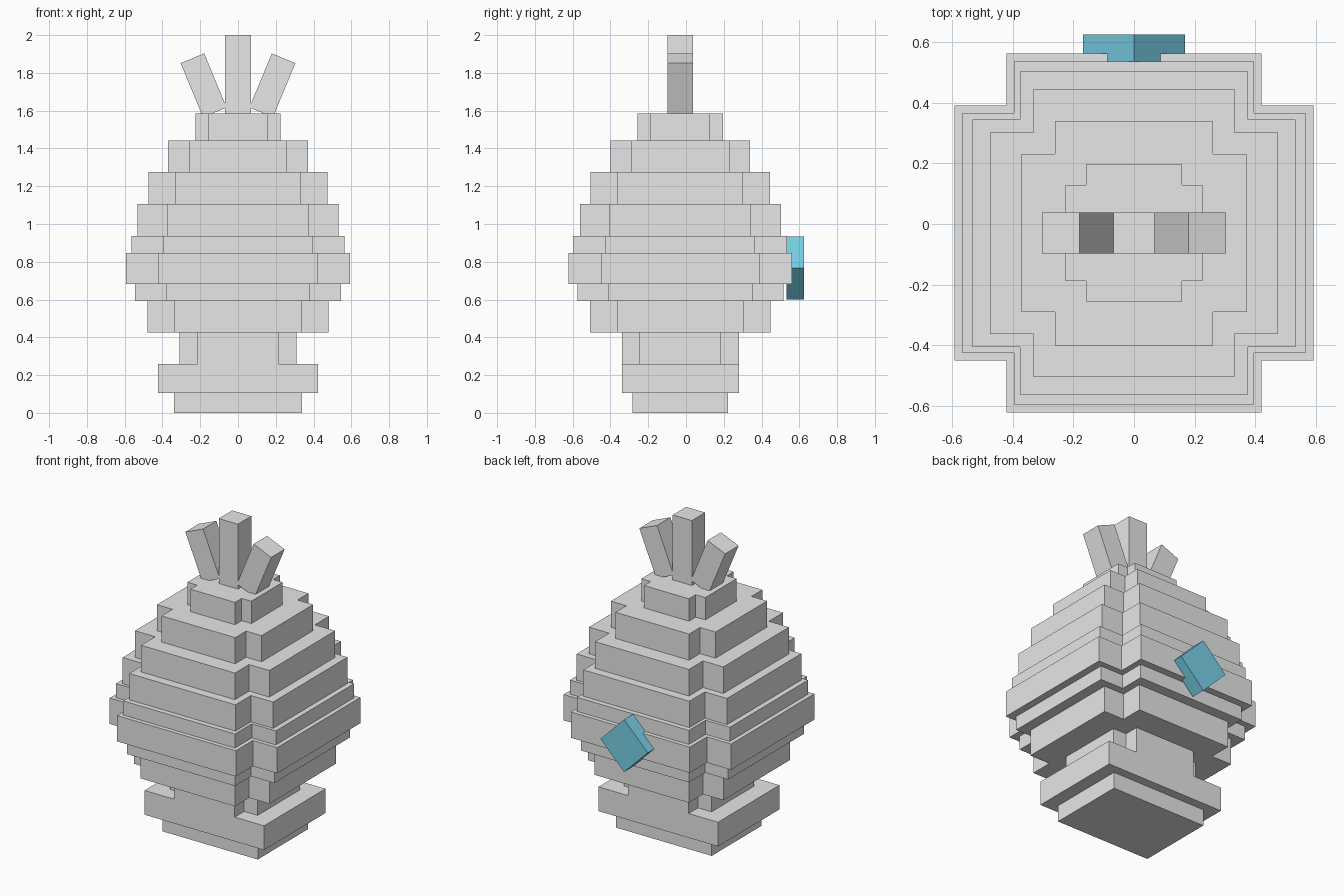
import bpy
import bmesh
from math import radians
from mathutils import Matrix

cube = bpy.data.objects.get("Cube")
if cube:
    bpy.data.objects.remove(cube, do_unlink=True)

BODY_Y = -0.03  # the body sits slightly forward of the gem


def make_material(name, color):
    mat = bpy.data.materials.new(name)
    mat.use_nodes = True
    mat.diffuse_color = color
    mat.node_tree.nodes["Principled BSDF"].inputs["Base Color"].default_value = color
    return mat


def finish(name, bm, mat):
    bmesh.ops.recalc_face_normals(bm, faces=bm.faces)
    mesh = bpy.data.meshes.new(name)
    bm.to_mesh(mesh)
    bm.free()
    mesh.materials.append(mat)
    obj = bpy.data.objects.new(name, mesh)
    bpy.context.collection.objects.link(obj)
    return obj


def box(name, center, size, mat, tilt=0):
    """Box turned about the y axis by tilt degrees."""
    bm = bmesh.new()
    bmesh.ops.create_cube(bm, size=1, matrix=Matrix.Diagonal((*size, 1)))
    obj = finish(name, bm, mat)
    obj.location = center
    obj.rotation_euler.y = radians(tilt)
    return obj


def tier(name, z0, z1, outer, inner, mat):
    """Square slab with its four corners notched out."""
    quarter = [(outer, -inner), (outer, inner), (inner, inner)]
    outline = []
    for _ in range(4):
        outline += quarter
        quarter = [(-y, x) for x, y in quarter]
    bm = bmesh.new()
    base = bm.faces.new([bm.verts.new((x, y + BODY_Y, z0)) for x, y in outline])
    top = bmesh.ops.extrude_face_region(bm, geom=[base], use_keep_orig=True)["geom"]
    bmesh.ops.translate(bm, vec=(0, 0, z1 - z0),
                        verts=[v for v in top if isinstance(v, bmesh.types.BMVert)])
    return finish(name, bm, mat)


grey = make_material("light grey", (0.8, 0.8, 0.8, 1))
teal = make_material("sky teal", (0.2, 0.67, 0.84, 1))

# Stand
box("base_slab", (0, BODY_Y, 0.0525), (0.675, 0.505, 0.105), grey)
box("foot_slab", (0, BODY_Y, 0.1825), (0.845, 0.62, 0.155), grey)

# Stepped body: top height, outer half width, inner half width
tiers = [
    ("neck", 0.425, 0.31, 0.215),
    ("lower_tier", 0.593, 0.478, 0.335),
    ("under_band", 0.682, 0.545, 0.382),
    ("widest_band", 0.847, 0.592, 0.42),
    ("over_band", 0.937, 0.565, 0.395),
    ("upper_tier_1", 1.105, 0.532, 0.375),
    ("upper_tier_2", 1.275, 0.475, 0.332),
    ("upper_tier_3", 1.442, 0.37, 0.26),
    ("crown_tier", 1.585, 0.226, 0.158),
]
bottom = 0.26
for name, top, outer, inner in tiers:
    tier(name, bottom, top, outer, inner, grey)
    bottom = top

# Leaves on top
box("center_leaf", (0, BODY_Y, 1.79), (0.135, 0.135, 0.42), grey)
for side, name in ((1, "left_leaf"), (-1, "right_leaf")):
    box(name, (side * 0.182, BODY_Y, 1.734), (0.135, 0.135, 0.31), grey, side * 22.5)

# Diamond plaque on the back
box("back_diamond", (0, 0.578, 0.767), (0.237, 0.094, 0.237), teal, 45)
